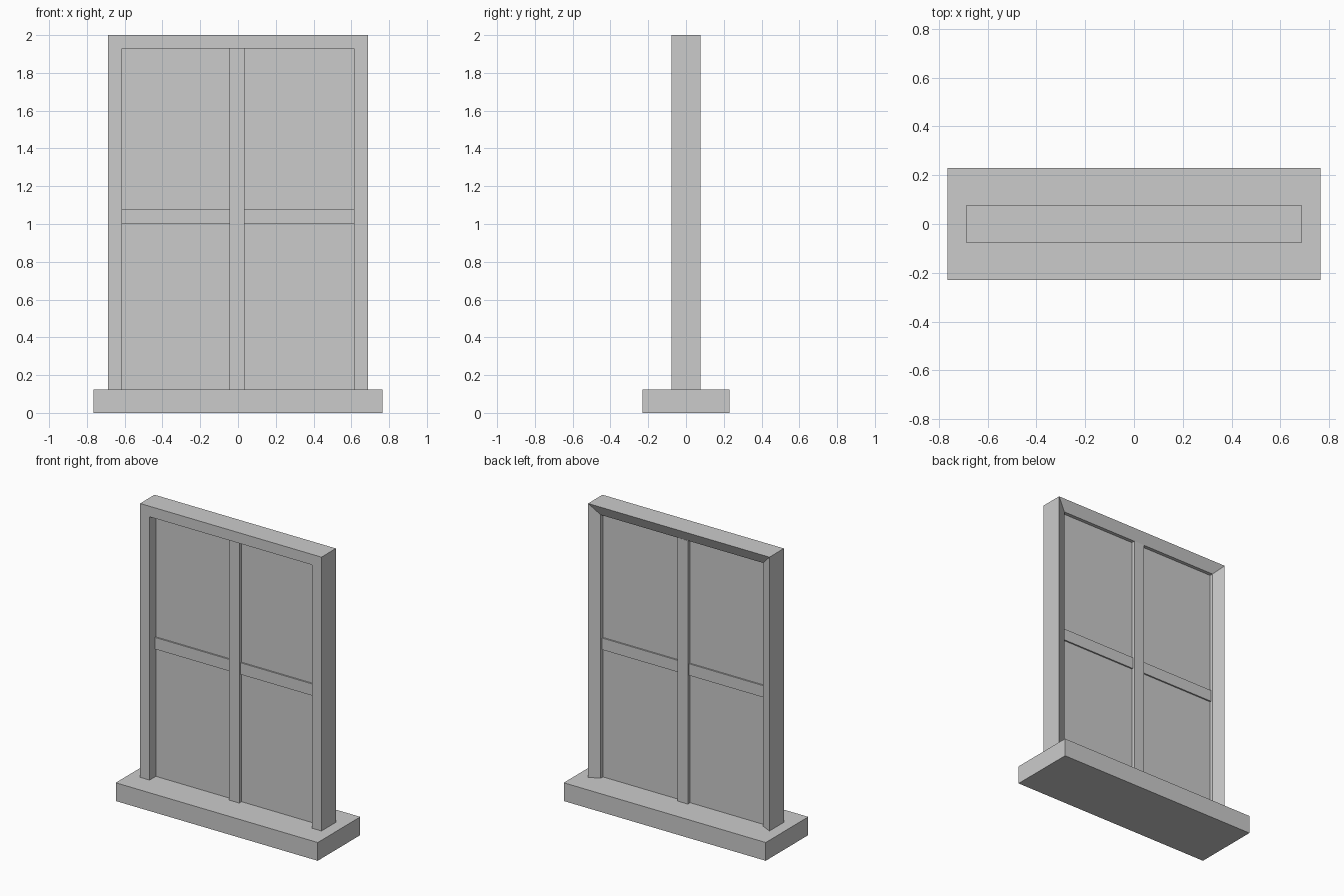
import bpy, bmesh

if "Cube" in bpy.data.objects:
    bpy.data.objects.remove(bpy.data.objects["Cube"])

SILL_TOP = 0.125


def make_object(name, bm):
    bmesh.ops.recalc_face_normals(bm, faces=bm.faces)
    mesh = bpy.data.meshes.new(name)
    bm.to_mesh(mesh)
    bm.free()
    obj = bpy.data.objects.new(name, mesh)
    bpy.context.collection.objects.link(obj)
    return obj


def box(name, x, y, z):
    """Box from (min, max) ranges along each axis."""
    bm = bmesh.new()
    bmesh.ops.create_cube(bm, size=1)
    for v in bm.verts:
        v.co = [r[0] if c < 0 else r[1] for c, r in zip(v.co, (x, y, z))]
    return make_object(name, bm)


# Sill
box("sill", (-0.765, 0.765), (-0.23, 0.23), (0, SILL_TOP))

# Outer frame: mitred profile (inset, y) swept up, across and down;
# the back face slopes inward towards the glass
profile = [(0, -0.078), (0.072, -0.078), (0.072, 0.044), (0, 0.078)]
bm = bmesh.new()
rings = []
for side, top in ((-1, False), (-1, True), (1, True), (1, False)):
    rings.append([bm.verts.new((side * (0.687 - i), y, 2.0 - i if top else SILL_TOP))
                  for i, y in profile])
for a, b in zip(rings, rings[1:]):
    for k in range(4):
        n = (k + 1) % 4
        bm.faces.new((a[k], a[n], b[n], b[k]))
bm.faces.new(rings[0])
bm.faces.new(rings[-1])
make_object("outer_frame", bm)

# Glass panel, upright bar and the two cross bars
box("glass", (-0.615, 0.615), (-0.01, 0.02), (SILL_TOP, 1.928))
box("upright_bar", (-0.045, 0.034), (-0.035, 0.045), (SILL_TOP, 1.928))
for name, x in (("left", (-0.615, -0.045)), ("right", (0.034, 0.615))):
    box(f"cross_bar_{name}", x, (-0.02, 0.03), (1.0, 1.08))
